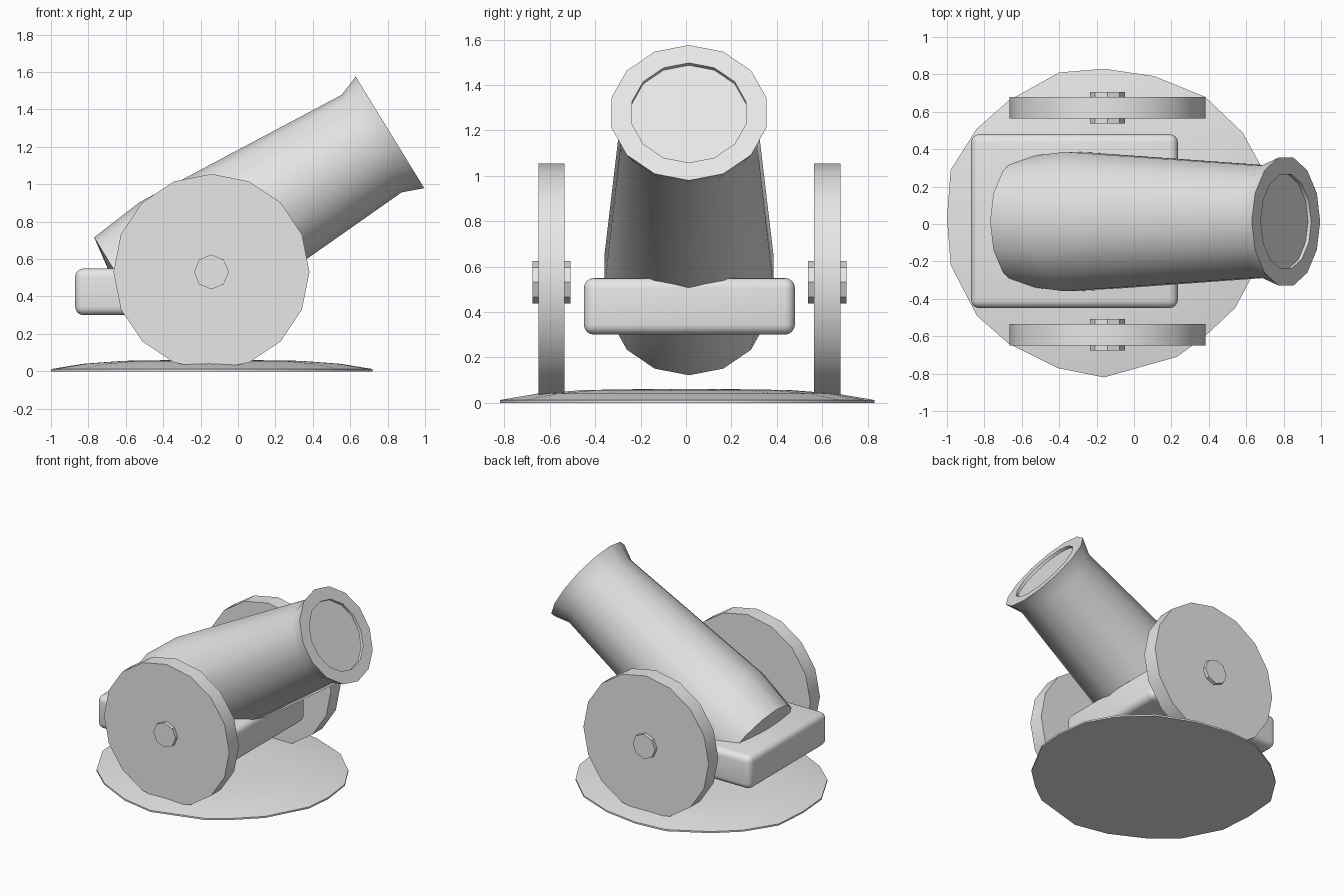
import bpy, bmesh, math
from mathutils import Vector

cube = bpy.data.objects.get("Cube")
if cube:
    bpy.data.objects.remove(cube, do_unlink=True)

MID_Y = 0.015

grey = bpy.data.materials.new("plain grey")
grey.use_nodes = True
COLOUR = (0.8, 0.8, 0.8, 1)
grey.diffuse_color = COLOUR
grey.node_tree.nodes["Principled BSDF"].inputs["Base Color"].default_value = COLOUR


def finish(obj, name, angle=30):
    """Name, colour and shade a part."""
    obj.name = obj.data.name = name
    obj.data.materials.clear()
    obj.data.materials.append(grey)
    bpy.ops.object.select_all(action='DESELECT')
    obj.select_set(True)
    bpy.context.view_layer.objects.active = obj
    bpy.ops.object.shade_smooth_by_angle(angle=math.radians(angle))


def skin_rings(name, rings, start, end, angle=30):
    """Join rings of points with quads, closing both ends with fans."""
    bm = bmesh.new()
    loops = [[bm.verts.new(p) for p in ring] for ring in rings]
    n = len(loops[0])
    first, last = bm.verts.new(start), bm.verts.new(end)
    for i in range(n):
        j = (i + 1) % n
        for low, high in zip(loops, loops[1:]):
            bm.faces.new((low[i], low[j], high[j], high[i]))
        bm.faces.new((first, loops[0][j], loops[0][i]))
        bm.faces.new((last, loops[-1][i], loops[-1][j]))
    bmesh.ops.recalc_face_normals(bm, faces=bm.faces)
    mesh = bpy.data.meshes.new(name)
    bm.to_mesh(mesh)
    bm.free()
    obj = bpy.data.objects.new(name, mesh)
    bpy.context.collection.objects.link(obj)
    finish(obj, name, angle)


def cylinder(name, sides, radius, depth, location):
    bpy.ops.mesh.primitive_cylinder_add(vertices=sides, radius=radius, depth=depth,
                                        location=location,
                                        rotation=(math.pi / 2, 0, 0))
    finish(bpy.context.object, name)


# Barrel: tilted lathe from breech to flared muzzle with a shallow bore
muzzle = Vector((0.8125, 0.013, 1.2775))
axis = Vector((0.852, 0, 0.523)).normalized()
up = Vector((-axis.z, 0, axis.x))
side = Vector((0, 1, 0))
profile = [(-1.642, 0.349), (-1.337, 0.382), (-0.115, 0.306),
           (0, 0.35), (0, 0.258), (-0.02, 0.258)]
SIDES = 14
rings = []
for along, radius in profile:
    turns = [math.tau * k / SIDES for k in range(SIDES)]
    rings.append([muzzle + axis * along
                  + (up * math.cos(t) + side * math.sin(t)) * radius for t in turns])
skin_rings("barrel", rings, muzzle - axis * 1.69, muzzle - axis * 0.02)

# Wheels and axle hubs on both sides
for label, sign in (("left", 1), ("right", -1)):
    spot = (-0.142, MID_Y + sign * 0.6075, 0.531)
    cylinder(label + "_wheel", 16, 0.524, 0.115, spot)
    cylinder(label + "_hub", 8, 0.093, 0.168, spot)

# Carriage block with rounded edges
bpy.ops.mesh.primitive_cube_add(size=1, location=(-0.318, MID_Y, 0.425))
block = bpy.context.object
block.scale = (1.105, 0.93, 0.25)
bpy.ops.object.transform_apply(location=False, rotation=False, scale=True)
bevel = block.modifiers.new("rounding", 'BEVEL')
bevel.width = 0.045
bevel.segments = 4
bpy.ops.object.modifier_apply(modifier="rounding")
finish(block, "carriage")

# Ground mound: uneven outline stepped up to a low dome
outline = [(-.16, .83), (.11, .79), (.38, .68), (.58, .49), (.69, .29), (.72, .05),
           (.7, -.15), (.54, -.45), (.38, -.6), (.23, -.71), (-.16, -.82),
           (-.41, -.77), (-.67, -.64), (-.84, -.49), (-.98, -.22), (-1, .03),
           (-.98, .29), (-.84, .51), (-.67, .66), (-.4, .81)]
middle = Vector((-0.14, 0, 0))
steps = [(1, 0), (1, 0.012), (0.8, 0.04), (0.55, 0.056), (0.25, 0.06)]
mound = [[middle + (Vector((x, y, 0)) - middle) * s + Vector((0, 0, z))
          for x, y in outline] for s, z in steps]
skin_rings("ground_mound", mound, middle, middle + Vector((0, 0, 0.06)))
